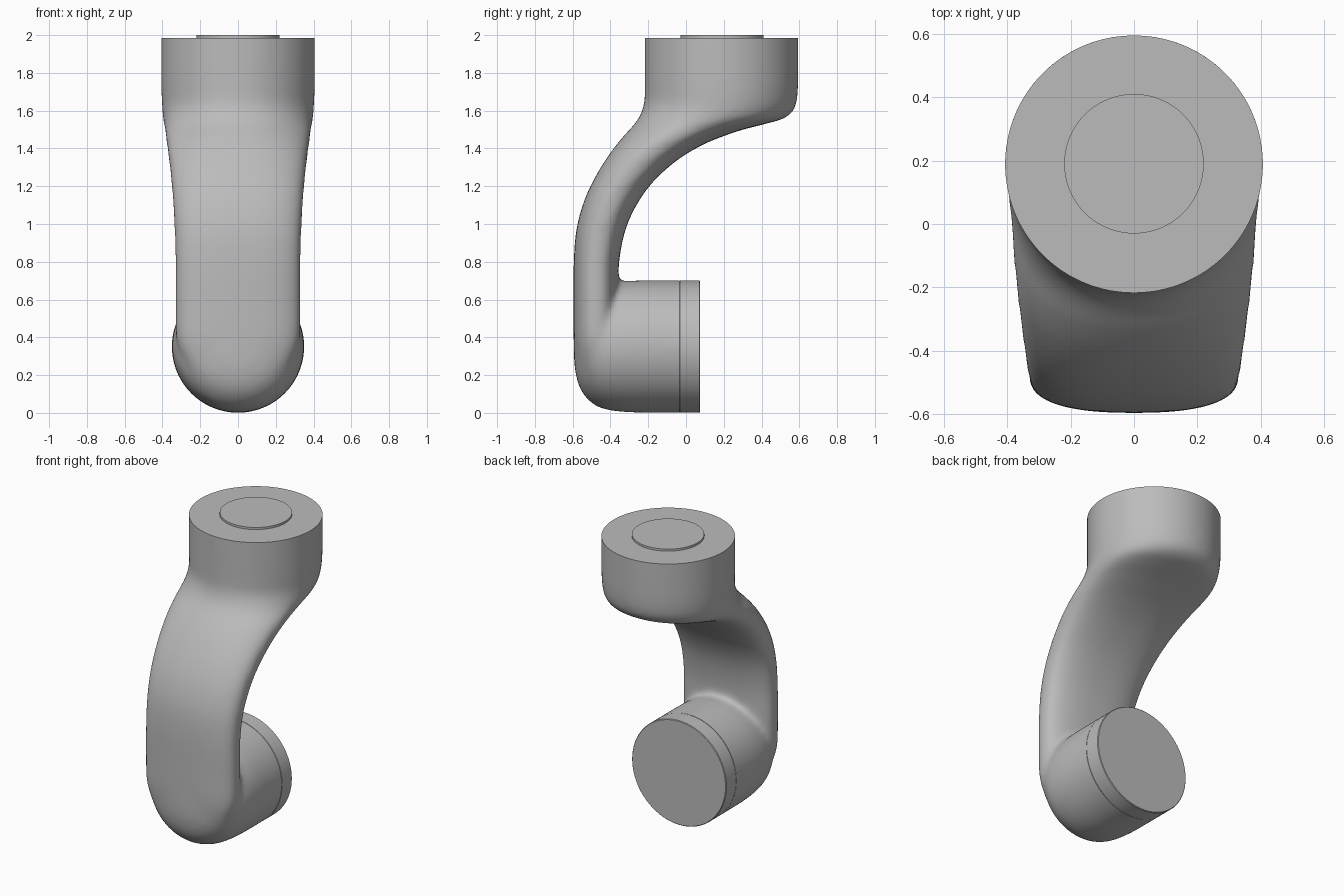
import bpy, bmesh, math
from mathutils import Vector

if "Cube" in bpy.data.objects:
    bpy.data.objects.remove(bpy.data.objects["Cube"])

grey = bpy.data.materials.new("satin_grey")
grey.diffuse_color = (0.5, 0.5, 0.5, 1)
grey.use_nodes = True
grey.node_tree.nodes["Principled BSDF"].inputs["Base Color"].default_value = grey.diffuse_color
N = 72


def finish(bm, name):
    bmesh.ops.recalc_face_normals(bm, faces=bm.faces)
    me = bpy.data.meshes.new(name)
    bm.to_mesh(me)
    bm.free()
    me.materials.append(grey)
    ob = bpy.data.objects.new(name, me)
    bpy.context.collection.objects.link(ob)
    return ob


def smooth(ob):
    bpy.ops.object.select_all(action='DESELECT')
    ob.select_set(True)
    bpy.context.view_layer.objects.active = ob
    bpy.ops.object.shade_smooth_by_angle(angle=math.radians(35))


def loft(bm, rings):
    # skin closed rings of points and cap both ends
    loops = [[bm.verts.new(p) for p in ring] for ring in rings]
    for a, b in zip(loops, loops[1:]):
        for i in range(N):
            j = (i + 1) % N
            bm.faces.new((a[i], a[j], b[j], b[i]))
    bm.faces.new(loops[0])
    bm.faces.new(loops[-1])


def spline(keys, steps=6):
    # Catmull-Rom interpolation of section tuples
    k = [keys[0]] + keys + [keys[-1]]
    out = []
    for a, b, c, d in zip(k, k[1:], k[2:], k[3:]):
        for s in range(steps):
            t = s / steps
            out.append([0.5 * (2*q + (r-p)*t + (2*p-5*q+4*r-w)*t*t + (3*q-p-3*r+w)*t**3)
                        for p, q, r, w in zip(a, b, c, d)])
    return out + [list(keys[-1])]


def section(yf, zf, yb, zb, hw, n):
    # superellipse spanning a front point and a back point
    mid = Vector((0, (yf + yb) / 2, (zf + zb) / 2))
    half = Vector((0, (yb - yf) / 2, (zb - zf) / 2))
    ring = []
    for i in range(N):
        a = 2 * math.pi * (i + 0.5) / N
        c, s = math.cos(a), math.sin(a)
        u = math.copysign(abs(c) ** (2 / n), c)
        v = math.copysign(abs(s) ** (2 / n), s)
        ring.append(mid + half * v + Vector((hw * u, 0, 0)))
    return ring


def disc_ring(y, r):
    return [(r * math.cos(2 * math.pi * i / N), y, 0.351 + r * math.sin(2 * math.pi * i / N))
            for i in range(N)]


# curved arm: front y, front z, back y, back z, half width, squareness
arm = [
    (-0.218, 2.08, 0.595, 2.08, 0.407, 2.0),
    (-0.218, 1.85, 0.595, 1.85, 0.407, 2.0),
    (-0.218, 1.72, 0.592, 1.70, 0.406, 2.0),
    (-0.222, 1.64, 0.575, 1.61, 0.402, 2.0),
    (-0.245, 1.57, 0.52, 1.56, 0.398, 2.1),
    (-0.285, 1.515, 0.42, 1.53, 0.392, 2.15),
    (-0.335, 1.46, 0.27, 1.49, 0.385, 2.25),
    (-0.405, 1.37, 0.09, 1.42, 0.374, 2.35),
    (-0.48, 1.25, -0.07, 1.32, 0.36, 2.45),
    (-0.54, 1.12, -0.21, 1.18, 0.347, 2.5),
    (-0.58, 0.97, -0.31, 1.0, 0.337, 2.5),
    (-0.594, 0.80, -0.354, 0.80, 0.332, 2.5),
    (-0.595, 0.58, -0.358, 0.58, 0.332, 2.5),
    (-0.594, 0.38, -0.358, 0.38, 0.325, 2.5),
    (-0.582, 0.25, -0.40, 0.25, 0.27, 2.4),
]
bm = bmesh.new()
loft(bm, [section(*k) for k in spline(arm)])

# domed lower joint: y, radius
dome = [(-0.595, 0.02), (-0.589, 0.11), (-0.573, 0.19), (-0.545, 0.25), (-0.50, 0.298),
        (-0.45, 0.326), (-0.38, 0.341), (-0.28, 0.349), (-0.15, 0.35), (0.06, 0.35)]
loft(bm, [disc_ring(*k) for k in spline(dome, 4)])
draft = finish(bm, "body_draft")

# blend arm and joint into one smooth skin
m = draft.modifiers.new("blend", 'REMESH')
m.mode = 'VOXEL'
m.voxel_size = 0.014
m = draft.modifiers.new("fillet", 'SMOOTH')
m.factor = 0.5
m.iterations = 25
skin = bpy.data.meshes.new_from_object(draft.evaluated_get(bpy.context.evaluated_depsgraph_get()))
bpy.data.objects.remove(draft)

# trim the two mating faces flat
bm = bmesh.new()
bm.from_mesh(skin)
for co, no in (((0, 0, 1.986), (0, 0, 1)), ((0, -0.035, 0.35), (0, 1, 0))):
    geom = bm.verts[:] + bm.edges[:] + bm.faces[:]
    if no[1]:  # only the lower joint is cut across y
        faces = [f for f in bm.faces if f.calc_center_median().z < 0.85]
        geom = list({v for f in faces for v in f.verts}) + list({e for f in faces for e in f.edges}) + faces
    cut = bmesh.ops.bisect_plane(bm, geom=geom, plane_co=co, plane_no=no, clear_outer=True)
    rim = [e for e in cut['geom_cut'] if isinstance(e, bmesh.types.BMEdge)]
    bmesh.ops.edgeloop_fill(bm, edges=rim)
smooth(finish(bm, "link_body"))

# end cap of the lower joint, with a fine chamfer
bm = bmesh.new()
loft(bm, [disc_ring(*k) for k in ((-0.035, 0.346), (-0.031, 0.35), (0.071, 0.35), (0.075, 0.346))])
smooth(finish(bm, "joint_cap"))

# raised pad on the upper face
bm = bmesh.new()
loft(bm, [[(0.22 * math.cos(2 * math.pi * i / N), 0.19 + 0.22 * math.sin(2 * math.pi * i / N), z)
           for i in range(N)] for z in (1.98, 2.0)])
smooth(finish(bm, "top_pad"))
